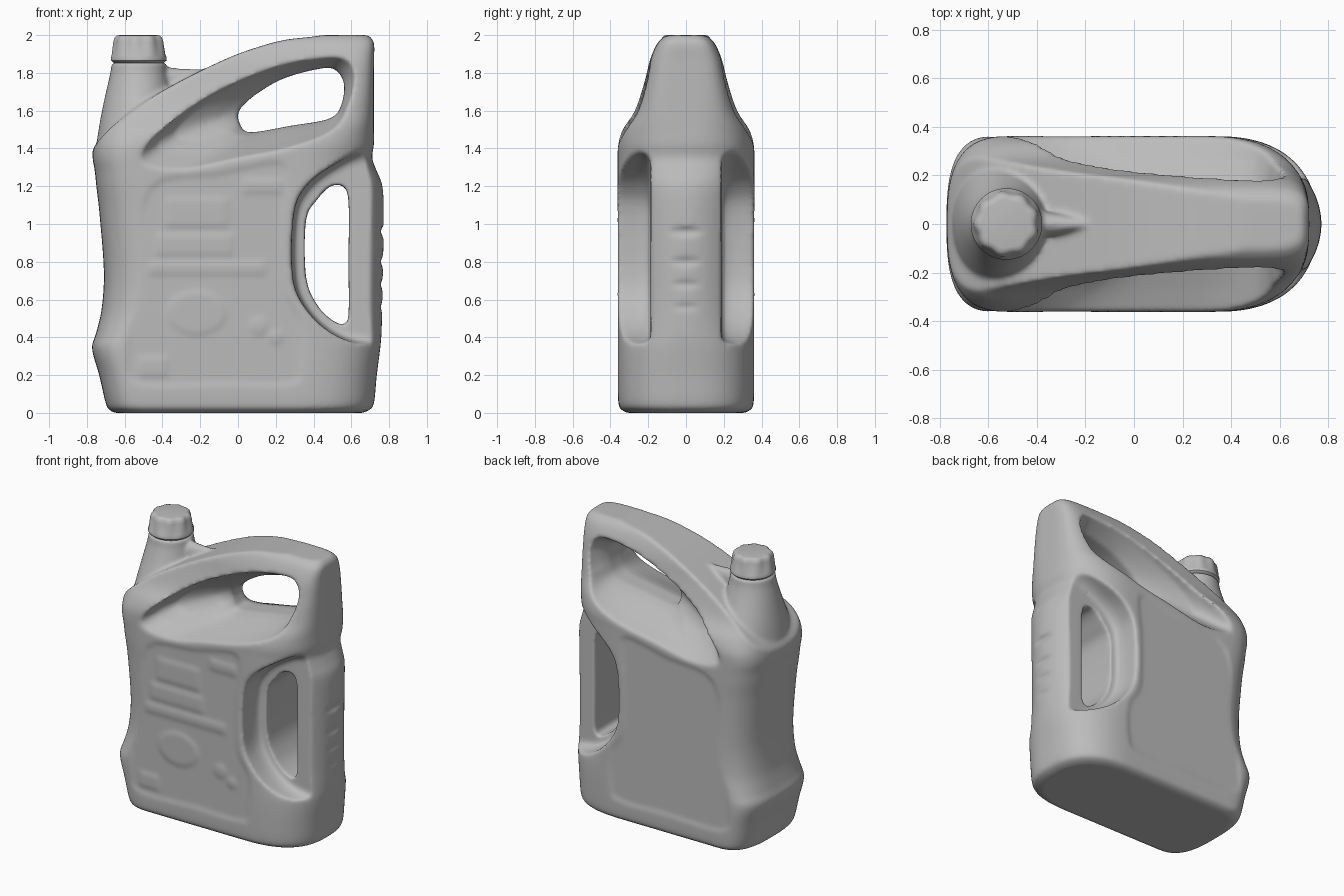
import bpy, bmesh, math
from mathutils import Vector

default_cube = bpy.data.objects.get("Cube")
if default_cube:
    bpy.data.objects.remove(default_cube)

# One plastic colour for everything
plastic = bpy.data.materials.new("grey plastic")
plastic.use_nodes = True
plastic.diffuse_color = (.5, .5, .5, 1)
plastic.node_tree.nodes["Principled BSDF"].inputs["Base Color"].default_value = (.5, .5, .5, 1)


def spline(points, steps=5, closed=True):
    """Smooth curve through points of any dimension."""
    pts = [Vector(p) for p in points]
    count = len(pts)

    def at(i):
        return pts[i % count] if closed else pts[max(0, min(count - 1, i))]

    curve = []
    for i in range(count if closed else count - 1):
        a, b, c, d = at(i - 1), at(i), at(i + 1), at(i + 2)
        for s in range(steps):
            t = s / steps
            curve.append(b + (c - a) * (t / 2)
                         + (a * 2 - b * 5 + c * 4 - d) * (t * t / 2)
                         + (b * 3 - a - c * 3 + d) * (t ** 3 / 2))
    if not closed:
        curve.append(pts[-1])
    return curve


def loft(name, rings):
    """Closed solid through a list of equal-length rings."""
    bm = bmesh.new()
    loops = [[bm.verts.new(p) for p in ring] for ring in rings]
    for low, high in zip(loops, loops[1:]):
        for i in range(len(low)):
            j = (i + 1) % len(low)
            bm.faces.new((low[i], low[j], high[j], high[i]))
    bm.faces.new(loops[0])
    bm.faces.new(loops[-1])
    bmesh.ops.recalc_face_normals(bm, faces=bm.faces)
    mesh = bpy.data.meshes.new(name)
    bm.to_mesh(mesh)
    bm.free()
    obj = bpy.data.objects.new(name, mesh)
    bpy.context.collection.objects.link(obj)
    return obj


def prism(name, outline, y_from, y_to):
    """Front-view outline extruded along y."""
    return loft(name, [[(x, y, z) for x, z in outline] for y in (y_from, y_to)])


def ellipse(x, z, rx, rz, sides=32):
    turn = math.tau / sides
    return [(x + rx * math.cos(i * turn), z + rz * math.sin(i * turn)) for i in range(sides)]


tools = []


def combine(tool, operation):
    mod = body.modifiers.new(tool.name, 'BOOLEAN')
    mod.operation = operation
    mod.solver = 'EXACT'
    mod.object = tool
    tool.hide_render = True
    tools.append(tool)


def power(value, exponent):
    return math.copysign(abs(value) ** exponent, value)


def section(z, left, right, half, square, corner):
    """Plan outline: rounded corners at the left, a fuller or rounder right end."""
    reach = .46 - .07 * (square - 2)
    ring = []
    for centre, size, bend, start in ((right - reach, reach, 2 / square, -.5),
                                      (left + corner, corner, .7, .5)):
        for i in range(33):
            a = math.pi * (i / 32 + start)
            ring.append((centre + size * power(math.cos(a), bend),
                         half * power(math.sin(a), bend), z))
    return ring


# Body: height, left edge, right edge, half depth, right squareness, left corner size
levels = [(0, -.65, .66, .31, 2.6, .2), (.015, -.68, .695, .34, 2.6, .2),
          (.05, -.7, .72, .358, 2.6, .2), (.2, -.735, .735, .362, 2.55, .2),
          (.34, -.773, .753, .362, 2.4, .21), (.42, -.752, .76, .362, 2.2, .24),
          (.55, -.722, .764, .362, 2.05, .3), (.75, -.71, .768, .362, 2, .32),
          (1.05, -.733, .772, .362, 2, .31), (1.2, -.75, .765, .362, 2.1, .28),
          (1.28, -.758, .735, .362, 2.3, .27), (1.35, -.77, .71, .362, 2.5, .27),
          (1.42, -.768, .72, .36, 2.55, .29), (1.5, -.76, .72, .335, 2.8, .34),
          (1.6, -.76, .72, .27, 3.5, .36), (1.75, -.76, .72, .22, 4.2, .36),
          (1.87, -.76, .72, .19, 4.5, .36), (1.96, -.76, .72, .15, 4.5, .36),
          (2, -.76, .69, .105, 4.5, .36)]
body = loft("bottle_body", [section(*v) for v in spline(levels, 4, False)])

# Sloping shoulder and top of the handle
slope = spline([(.6, 2.03), (.42, 1.995), (.25, 1.975), (.1, 1.935), (-.05, 1.88), (-.25, 1.785),
                (-.45, 1.675), (-.62, 1.555), (-.735, 1.445), (-.8, 1.34)], 4, False)
keep = [(-1, 1.2), (-1, -.2), (1.2, -.2), (1.2, 2.1)] + [tuple(p) for p in slope]
combine(prism("shoulder_shape", keep, -.6, .6), 'INTERSECT')

# Neck flaring into the shoulder, and the small rib behind it: height, half width, half depth
neck_x = -.525
neck = spline([(1.35, .235, .33), (1.5, .213, .275), (1.6, .195, .23), (1.7, .174, .187),
               (1.8, .151, .152), (1.855, .145, .145)], 4, False)
combine(loft("neck", [[(x, y, z) for x, y in ellipse(neck_x, 0, w, d, 64)]
                      for z, w, d in neck]), 'UNION')
rib = [(-.5, .06, .05), (-.4, .055, .065), (-.3, .042, .06), (-.2, .025, .058), (-.1, .01, .05)]
combine(loft("neck_rib", [[(x, y, z) for y, z in ellipse(0, 1.765, w, h, 16)]
                          for x, w, h in rib]), 'UNION')

# Scooped top handle opening
rim = spline([(-.51, 1.33), (-.44, 1.47), (-.14, 1.69), (.2, 1.84), (.45, 1.89), (.58, 1.88),
              (.62, 1.78), (.6, 1.62), (.5, 1.49), (.25, 1.4), (0, 1.35), (-.3, 1.29)])
hole = spline([(0, 1.58), (.02, 1.62), (.1, 1.69), (.24, 1.77), (.42, 1.82), (.51, 1.82),
               (.56, 1.75), (.55, 1.64), (.49, 1.56), (.28, 1.52), (.06, 1.485), (.01, 1.53)])
# Depth, then inward shift of the upper and lower rims
half_rings = [(.45, 0, -.1), (.36, 0, 0), (.27, 0, .3), (.19, .1, .6), (.12, .6, .85), (.06, 1, 1)]
scoop = []
for y, upper, lower in half_rings + [(-y, u, l) for y, u, l in reversed(half_rings)]:
    ring = []
    for i, (outer, inner) in enumerate(zip(rim, hole)):
        weight = max(0, min(1, .3 + i / 12, (35 - i) / 5), (i - 55) / 16)
        p = outer.lerp(inner, lower + (upper - lower) * weight)
        ring.append((p.x, y, p.y))
    scoop.append(ring)
combine(loft("handle_scoop", scoop), 'DIFFERENCE')

# Side grip: rounded recesses either side, opening through, finger dents
recess = spline([(.29, .72), (.295, 1.05), (.36, 1.2), (.5, 1.31), (.7, 1.41), (.95, 1.43),
                 (.98, .9), (.95, .37), (.68, .36), (.5, .42), (.36, .55)])
opening = spline([(.36, .72), (.36, 1.02), (.42, 1.13), (.49, 1.2), (.555, 1.2), (.585, 1.12),
                  (.585, .8), (.585, .52), (.56, .47), (.5, .49), (.42, .57)])
panel = spline([(-.47, 1.19), (-.1, 1.27), (.22, 1.33), (.26, 1.22), (.24, 1), (.25, .65), (.34, .48),
                (.34, .22), (.27, .15), (-.1, .15), (-.53, .15), (-.59, .3), (-.54, .7)], 4)
for side, word in ((-1, "front"), (1, "back")):
    rings = []
    for y, shift in ((.187, .38), (.21, .16), (.25, .03), (.3, 0), (.6, 0)):
        blended = [a.lerp(b, shift) for a, b in zip(recess, opening)]
        rings.append([(p.x, side * y, p.y) for p in blended])
    combine(loft(word + "_grip_recess", rings), 'DIFFERENCE')
    combine(prism(word + "_panel", panel, side * .354, side * .55), 'DIFFERENCE')
combine(prism("grip_opening", opening, -.5, .5), 'DIFFERENCE')
for z in (.56, .68, .8, .96):
    combine(prism("finger_dent", ellipse(.81, z, .056, .04), -.16, .16), 'DIFFERENCE')

# Raised shapes on the front panel
for left, right, low, high in [(-.43, -.03, .84, .94), (-.47, .14, .74, .795), (.03, .23, 1.17, 1.23),
                               (-.38, -.06, .99, 1.13), (-.52, -.38, .2, .29)]:
    box = [(left, low), (right, low), (right, high), (left, high)]
    combine(prism("raised_bar", box, -.3, -.361), 'UNION')
for x, z, rx, rz in [(-.22, .53, .15, .11), (.11, .46, .04, .04), (.2, .4, .03, .03)]:
    combine(prism("raised_badge", ellipse(x, z, rx, rz), -.3, -.361), 'UNION')

# Melt everything into one moulded surface
remesh = body.modifiers.new("mould", 'REMESH')
remesh.mode = 'VOXEL'
remesh.voxel_size = .011
remesh.use_smooth_shade = True
soften = body.modifiers.new("soften", 'SMOOTH')
soften.factor = .5
soften.iterations = 12
graph = bpy.context.evaluated_depsgraph_get()
moulded = bpy.data.meshes.new_from_object(body.evaluated_get(graph))
body.modifiers.clear()
body.data = moulded
for tool in tools:
    bpy.data.objects.remove(tool)

# Screw cap with wide, shallow scallops
cap_rings = []
for radius, z, depth in [(.13, 1.85, 0), (.147, 1.866, 0), (.147, 1.885, 0), (.144, 1.893, .02),
                         (.135, 1.965, .06), (.129, 1.985, .07), (.117, 1.997, .06), (.1, 2, .05)]:
    ring = []
    for i in range(120):
        a = math.tau * i / 120
        r = radius * (1 - depth * (.5 + .5 * math.cos(a * 9)))
        ring.append((neck_x + r * math.cos(a), r * math.sin(a), z))
    cap_rings.append(ring)
cap = loft("screw_cap", cap_rings)

for obj in (body, cap):
    obj.data.materials.clear()
    obj.data.materials.append(plastic)
    for face in obj.data.polygons:
        face.material_index = 0
    bpy.ops.object.select_all(action='DESELECT')
    obj.select_set(True)
    bpy.context.view_layer.objects.active = obj
    bpy.ops.object.shade_smooth_by_angle(angle=math.radians(45))
